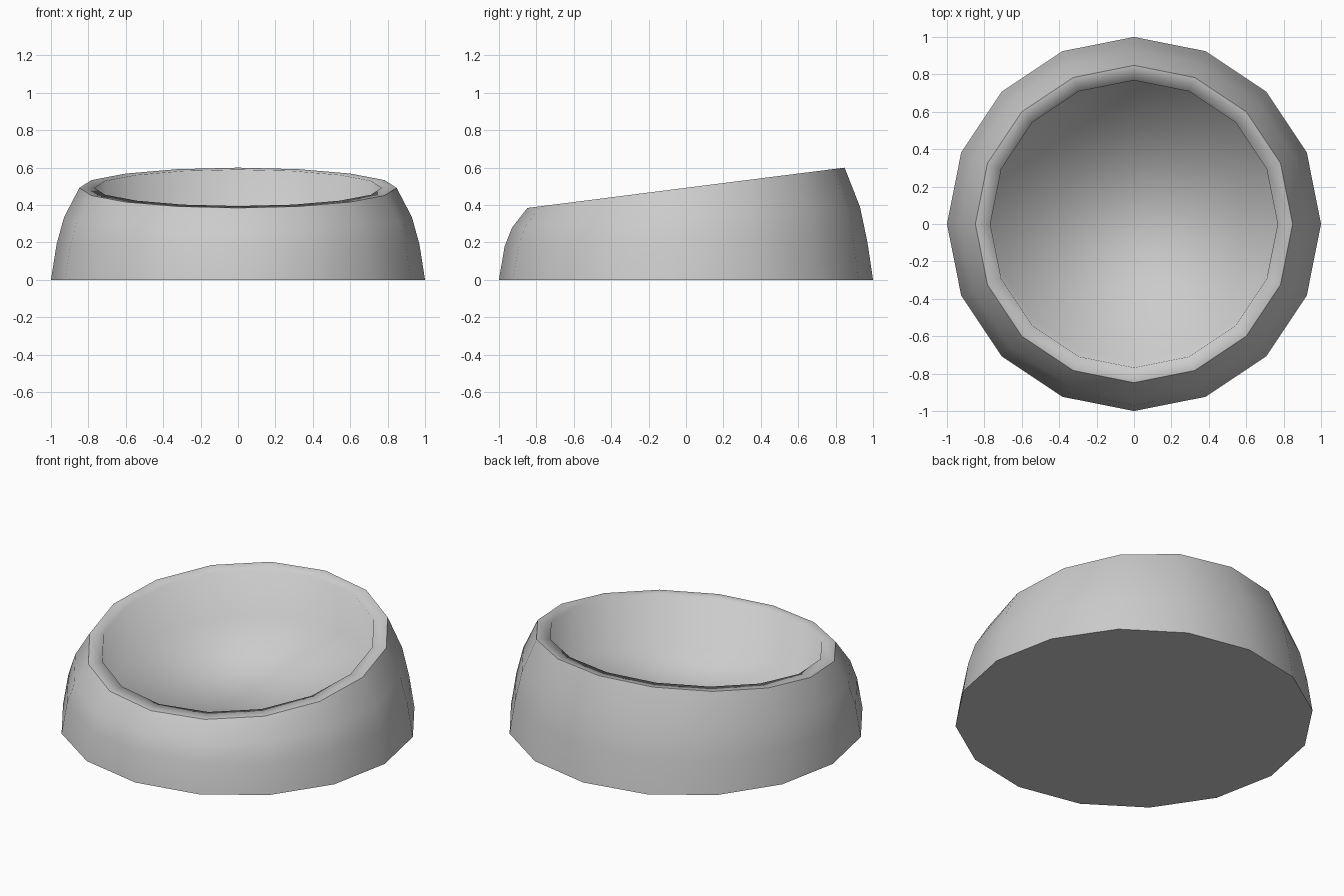
import bpy, bmesh, math

if "Cube" in bpy.data.objects:
    bpy.data.objects.remove(bpy.data.objects["Cube"])

SIDES = 16
TILT = 0.127     # rise of the rim plane per unit of y
RIM_Z = 0.492    # rim height at the middle


def ring(bm, radius, height, slope, shift=0.0):
    """16-sided ring whose height tilts upwards towards the back (+y)."""
    verts = []
    for i in range(SIDES):
        a = 2 * math.pi * i / SIDES
        x, y = radius * math.cos(a), radius * math.sin(a)
        verts.append(bm.verts.new((x, y + shift, height + slope * y)))
    return verts


def dish_ring(radius, depth):
    """Profile entry sunk at right angles to the tilted rim plane."""
    return (radius, RIM_Z - depth, TILT, depth * TILT)


# Outer wall from base to slanted rim: radius, mid height, slope
profile = [(1.0, 0.0, 0.0), (0.97, 0.19, 0.012), (0.93, 0.335, 0.06),
           (0.848, RIM_Z, TILT)]
# Flat rim, then straight inner wall down to the floor
profile += [dish_ring(0.768, 0.0), dish_ring(0.768, 0.3)]

bm = bmesh.new()
rings = [ring(bm, *p) for p in profile]
for lower, upper in zip(rings, rings[1:]):
    for i in range(SIDES):
        j = (i + 1) % SIDES
        bm.faces.new((lower[i], lower[j], upper[j], upper[i]))

# Flat underside and tilted bowl floor
bm.faces.new(rings[0][::-1])
bm.faces.new(rings[-1])

# Smooth shading, sharp only around the base and outer rim
for f in bm.faces:
    f.smooth = True
for loop in (rings[0], rings[3]):
    for i in range(SIDES):
        bm.edges.get((loop[i], loop[(i + 1) % SIDES])).smooth = False

mesh = bpy.data.meshes.new("slanted_bowl")
bm.to_mesh(mesh)
bm.free()
bowl = bpy.data.objects.new("slanted_bowl", mesh)
bpy.context.collection.objects.link(bowl)
